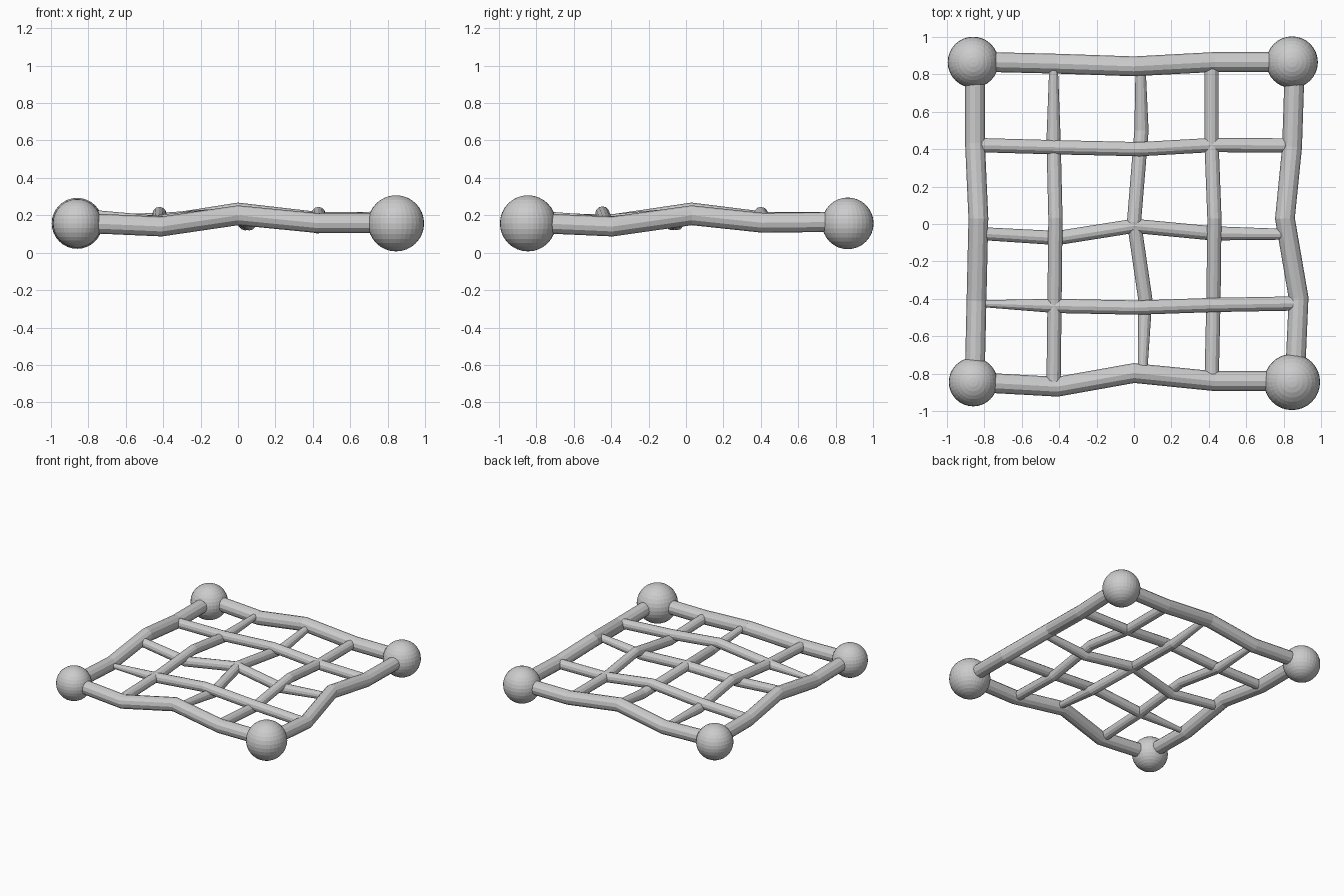
import bpy


def rope(name, points, radius, end_scale=(1, 1)):
    """Faceted bent rod through a short list of points, with optional thinner ends."""
    data = bpy.data.curves.new(name, 'CURVE')
    data.dimensions = '3D'
    data.bevel_depth = radius
    data.bevel_resolution = 4
    data.use_fill_caps = True
    spline = data.splines.new('POLY')
    spline.points.add(len(points) - 1)
    spline.use_smooth = False
    for p, co in zip(spline.points, points):
        p.co = (*co, 1)
    spline.points[0].radius, spline.points[-1].radius = end_scale
    obj = bpy.data.objects.new(name, data)
    bpy.context.collection.objects.link(obj)
    bpy.ops.object.select_all(action='DESELECT')
    obj.select_set(True)
    bpy.context.view_layer.objects.active = obj
    bpy.ops.object.convert(target='MESH')


def knot(name, x, y, r):
    bpy.ops.mesh.primitive_uv_sphere_add(segments=32, ring_count=16, radius=r,
                                         location=(x, y, 0.157))
    bpy.context.object.name = name


# Corner weights
knot("weight_front_left", -0.86, -0.845, 0.13)
knot("weight_front_right", 0.845, -0.845, 0.15)
knot("weight_back_left", -0.86, 0.865, 0.136)
knot("weight_back_right", 0.845, 0.865, 0.138)

# Thick border ropes
R = 0.053
rope("border_front", [(-0.86, -0.845, 0.16), (-0.41, -0.87, 0.14), (0, -0.797, 0.2),
                      (0.43, -0.84, 0.158), (0.845, -0.84, 0.16)], R)
rope("border_back", [(-0.86, 0.868, 0.17), (-0.41, 0.857, 0.15), (0, 0.843, 0.215),
                     (0.43, 0.866, 0.165), (0.845, 0.866, 0.165)], R)
rope("border_left", [(-0.852, -0.845, 0.165), (-0.842, -0.41, 0.15), (-0.832, 0.03, 0.215),
                     (-0.85, 0.43, 0.165), (-0.85, 0.866, 0.165)], R)
rope("border_right", [(0.86, -0.845, 0.16), (0.88, -0.395, 0.14), (0.807, 0.03, 0.2),
                      (0.845, 0.41, 0.16), (0.86, 0.866, 0.165)], R)

# Thin net ropes running front to back
r = 0.038
rope("net_lengthwise_left", [(-0.43, -0.84, 0.15), (-0.425, -0.43, 0.165), (-0.42, 0.03, 0.207),
                             (-0.43, 0.45, 0.15), (-0.43, 0.85, 0.165)], r, (1, 0.6))
rope("net_lengthwise_middle", [(0.045, -0.81, 0.2), (0.06, -0.4, 0.157), (0, 0.01, 0.2),
                               (0.04, 0.5, 0.157), (0.035, 0.85, 0.2)], r, (0.65, 0.7))
rope("net_lengthwise_right", [(0.415, -0.84, 0.16), (0.425, -0.4, 0.14), (0.43, 0.03, 0.207),
                              (0.415, 0.42, 0.165), (0.415, 0.85, 0.165)], r)

# Thin net ropes running side to side
rope("net_crosswise_front", [(-0.84, -0.425, 0.15), (-0.42, -0.438, 0.165), (0.02, -0.447, 0.21),
                             (0.42, -0.433, 0.175), (0.86, -0.425, 0.15)], r, (0.45, 1))
rope("net_crosswise_middle", [(-0.84, -0.05, 0.2), (-0.41, -0.075, 0.158), (0, -0.01, 0.2),
                              (0.42, -0.05, 0.158), (0.82, -0.055, 0.2)], r, (0.9, 0.75))
rope("net_crosswise_back", [(-0.84, 0.422, 0.165), (-0.41, 0.41, 0.175), (0.03, 0.4, 0.207),
                            (0.415, 0.422, 0.165), (0.84, 0.42, 0.16)], r)
